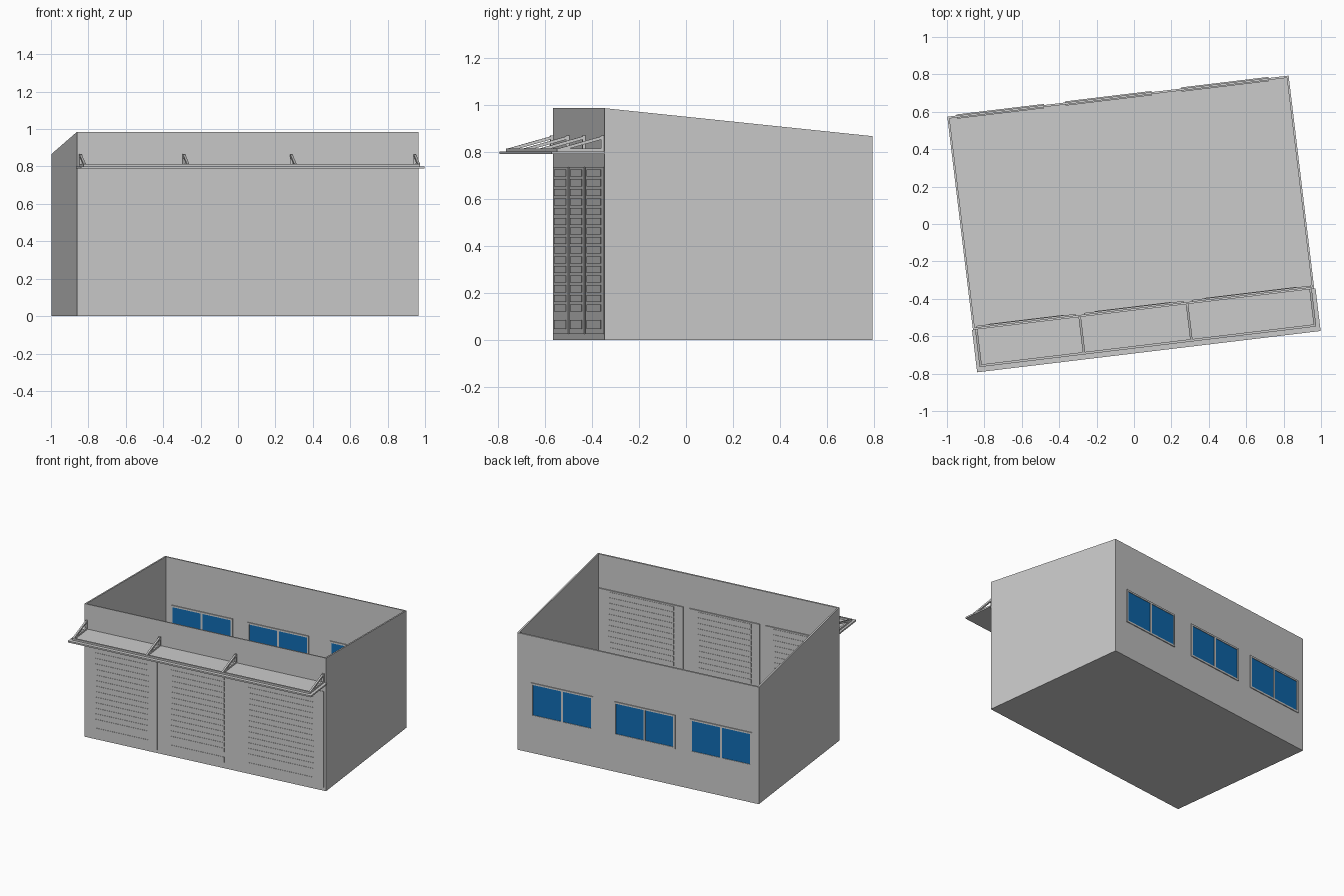
import bpy, bmesh, math
from mathutils import Matrix, Vector

if "Cube" in bpy.data.objects:
    bpy.data.objects.remove(bpy.data.objects["Cube"])

# local frame: u along the front wall, v into the building, w up
L, D, H_FRONT, H_BACK, T = 1.838, 1.148, 0.985, 0.866, 0.011
FRAME = Matrix.Translation((-0.861, -0.566, 0)) @ Matrix.Rotation(math.radians(6.86), 4, 'Z')

blue = bpy.data.materials.new("window_blue")
blue.diffuse_color = (0.005, 0.15, 0.45, 1)
blue.use_nodes = True
blue.node_tree.nodes["Principled BSDF"].inputs["Base Color"].default_value = blue.diffuse_color


def finish(name, bm, mat=None):
    bmesh.ops.recalc_face_normals(bm, faces=bm.faces)
    me = bpy.data.meshes.new(name)
    bm.to_mesh(me)
    bm.free()
    ob = bpy.data.objects.new(name, me)
    bpy.context.collection.objects.link(ob)
    ob.matrix_world = FRAME
    if mat:
        me.materials.append(mat)
    return ob


def add_box(bm, u0, u1, v0, v1, w0, w1):
    m = Matrix.Translation(((u0 + u1) / 2, (v0 + v1) / 2, (w0 + w1) / 2))
    bmesh.ops.create_cube(bm, size=1, matrix=m @ Matrix.Diagonal((u1 - u0, v1 - v0, w1 - w0, 1)))


def boxes(name, items, mat=None):
    bm = bmesh.new()
    for b in items:
        add_box(bm, *b)
    return finish(name, bm, mat)


def add_beam(bm, a, b, t):
    a, b = Vector(a), Vector(b)
    d = b - a
    rot = d.to_track_quat('Z', 'X').to_matrix().to_4x4()
    m = Matrix.Translation((a + b) / 2) @ rot @ Matrix.Diagonal((t, t, d.length, 1))
    bmesh.ops.create_cube(bm, size=1, matrix=m)


# open-topped shell with floor and sloping side walls
def ring(bm, inset, z=None):
    pts = [(inset, inset), (L - inset, inset), (L - inset, D - inset), (inset, D - inset)]
    return [bm.verts.new((x, y, z if z is not None else H_FRONT + (H_BACK - H_FRONT) * y / D))
            for x, y in pts]


bm = bmesh.new()
rings = [ring(bm, 0, 0), ring(bm, 0), ring(bm, T), ring(bm, T, 0.01)]
for a, b in zip(rings, rings[1:]):
    for i in range(4):
        j = (i + 1) % 4
        bm.faces.new((a[i], a[j], b[j], b[i]))
bm.faces.new(rings[0])
bm.faces.new(rings[-1])
shell = finish("building_shell", bm)

# opening spans along u
SHUTTERS = [(0.02, 0.555, 0.085, 0.49), (0.60, 1.135, 0.66, 1.065), (1.18, 1.822, 1.25, 1.745)]
WINDOWS = [(0.05, 0.52), (0.635, 1.10), (1.26, 1.73)]
S0, S1, W0, W1 = 0.025, 0.735, 0.27, 0.52

cuts = [(a + .006, b - .006, -.05, .05, S0 + .006, S1 - .006) for a, b, _, _ in SHUTTERS]
cuts += [(a + .006, b - .006, D - .05, D + .05, W0 + .006, W1 - .006) for a, b in WINDOWS]
cutter = boxes("opening_cutter", cuts)
cutter.hide_render = True
cutter.hide_viewport = True
mod = shell.modifiers.new("openings", 'BOOLEAN')
mod.operation = 'DIFFERENCE'
mod.solver = 'EXACT'
mod.object = cutter

# roller shutters with thin raised slats and a bottom rail
for n, (a, b, c, d) in enumerate(SHUTTERS, 1):
    boxes(f"shutter_{n}", [(a, b, -.003, .019, S0, S1)])
    slats = [(c, d, -.0055, .0215, z, z + .03) for z in (0.12 + .041 * i for i in range(15))]
    slats.append((c, d, -.0055, .0215, 0.045, 0.085))
    boxes(f"shutter_slats_{n}", slats)

# two-pane windows with frames
f, v0, v1 = 0.013, D - T - 0.006, D + 0.006
for n, (a, b) in enumerate(WINDOWS, 1):
    m = (a + b) / 2
    boxes(f"window_frame_{n}", [
        (a, b, v0, v1, W0, W0 + f), (a, b, v0, v1, W1 - f, W1),
        (a, a + f, v0, v1, W0 + f, W1 - f), (b - f, b, v0, v1, W0 + f, W1 - f),
        (m - f / 2, m + f / 2, v0, v1, W0 + f, W1 - f)])
    boxes(f"window_panes_{n}", [
        (a + f, m - f / 2, v0 + .004, v1 - .004, W0 + f, W1 - f),
        (m + f / 2, b - f, v0 + .004, v1 - .004, W0 + f, W1 - f)], blue)

# canopy slab, triangular brackets and outer rail
boxes("canopy", [(-0.005, 1.845, -0.228, 0, 0.79, 0.801)])
t, zb, out = 0.013, 0.807, -0.195
bm = bmesh.new()
for u in (0.018, 0.575, 1.153, 1.818):
    add_beam(bm, (u, 0, zb), (u, out, zb), t)
    add_beam(bm, (u, -t / 2, zb), (u, -t / 2, 0.868), t)
    add_beam(bm, (u, -t / 2, 0.860), (u, out, zb), t)
finish("canopy_brackets", bm)
bm = bmesh.new()
add_beam(bm, (0.012, out, zb), (1.824, out, zb), t)
finish("canopy_rail", bm)
